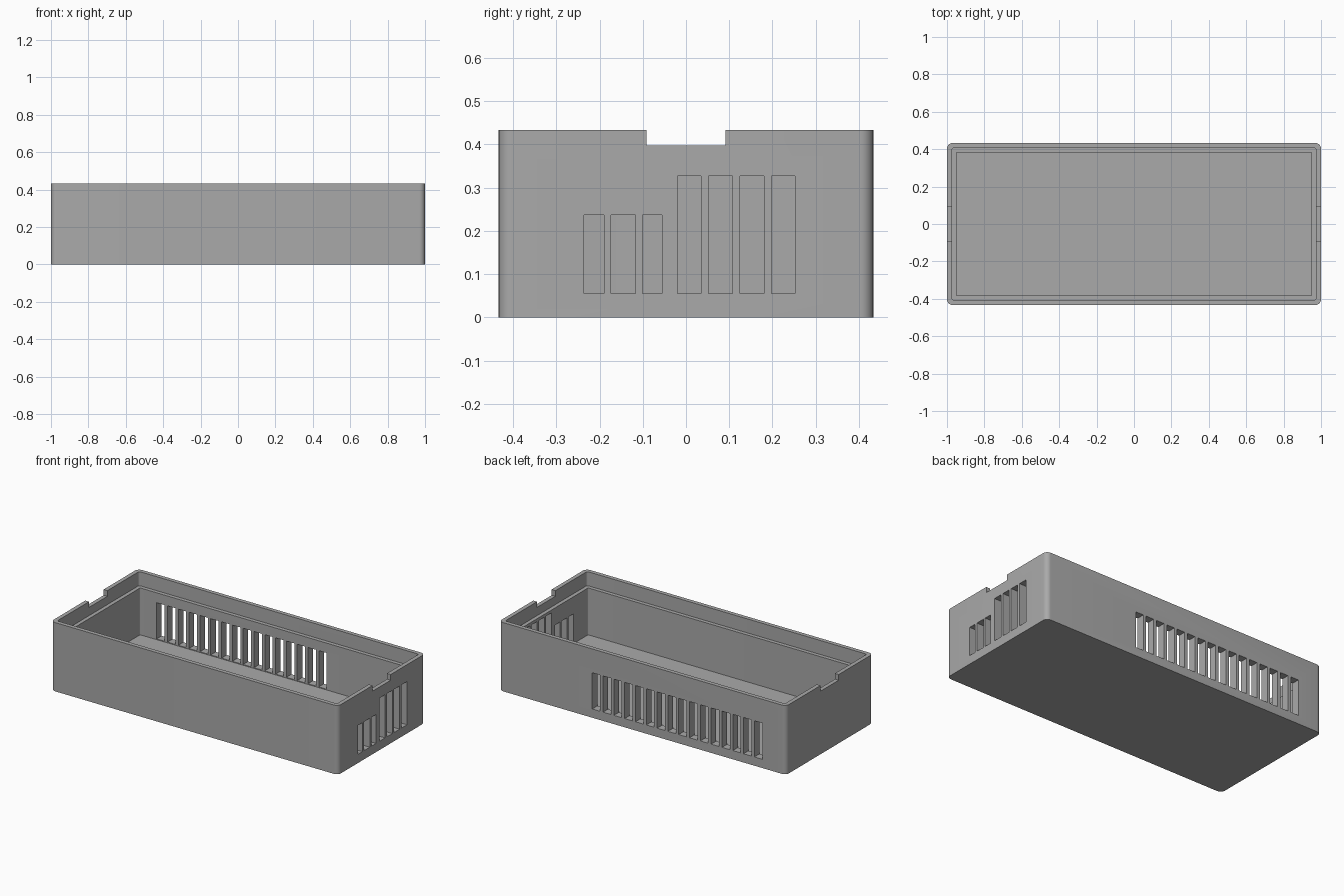
import bpy
import bmesh

cube = bpy.data.objects.get("Cube")
if cube:
    bpy.data.objects.remove(cube, do_unlink=True)

grey = bpy.data.materials.new("mid_grey")
grey.use_nodes = True
colour = (0.4, 0.4, 0.4, 1)
grey.diffuse_color = colour
grey.node_tree.nodes["Principled BSDF"].inputs["Base Color"].default_value = colour

LENGTH, DEPTH, HEIGHT = 2.0, 0.866, 0.433
FLOOR, LEDGE, NOTCH = 0.05, 0.345, 0.397
LIP, WALL = 0.026, 0.05


def add_block(bm, x, y, z, radius=0.0):
    """Box from (min, max) ranges, with optional rounded upright edges."""
    part = bmesh.new()
    bmesh.ops.create_cube(part, size=1)
    for v in part.verts:
        v.co = [r[1] if c > 0 else r[0] for c, r in zip(v.co, (x, y, z))]
    if radius:
        upright = [e for e in part.edges
                   if abs(e.verts[0].co.z - e.verts[1].co.z) > 0.01]
        bmesh.ops.bevel(part, geom=upright, offset=radius, segments=8,
                        profile=0.5, affect='EDGES')
    mesh = bpy.data.meshes.new("block")
    part.to_mesh(mesh)
    part.free()
    bm.from_mesh(mesh)
    bpy.data.meshes.remove(mesh)


def make_object(name, bm):
    mesh = bpy.data.meshes.new(name)
    bm.to_mesh(mesh)
    bm.free()
    mesh.materials.append(grey)
    obj = bpy.data.objects.new(name, mesh)
    bpy.context.collection.objects.link(obj)
    return obj


def span(size, inset=0.0):
    return (-size / 2 + inset, size / 2 - inset)


# Solid outer body
bm = bmesh.new()
add_block(bm, span(LENGTH), span(DEPTH), (0, HEIGHT), 0.03)
tray = make_object("vented_tray", bm)

cutters = []


def add_cutter(name, blocks):
    bm = bmesh.new()
    for block in blocks:
        add_block(bm, *block)
    cutters.append(make_object(name, bm))


# Main cavity and the wider recess that leaves a ledge for a lid
add_cutter("cavity_cutter",
           [(span(LENGTH, WALL), span(DEPTH, WALL), (FLOOR, 0.6), 0.006)])
add_cutter("lid_recess_cutter",
           [(span(LENGTH, LIP), span(DEPTH, LIP), (LEDGE, 0.6), 0.012)])

# Notch in the rim at both ends
add_cutter("notch_cutter", [((-1.1, 1.1), (-0.091, 0.091), (NOTCH, 0.6))])

# Row of vents through the back wall
vents = []
for i in range(16):
    right = 0.35 - 0.0753 * i
    vents.append(((right - 0.055, right), (0.36, 0.5), (0.055, 0.283)))
add_cutter("back_vent_cutter", vents)

# Tall and short vents through one end wall
vents = [((0.92, 1.1), (-0.02 + 0.0725 * i, 0.035 + 0.0725 * i), (0.055, 0.327))
         for i in range(4)]
for y in ((-0.236, -0.19), (-0.173, -0.117), (-0.101, -0.055)):
    vents.append(((0.92, 1.1), y, (0.055, 0.237)))
add_cutter("end_vent_cutter", vents)

# Apply the cuts
for cutter in cutters:
    mod = tray.modifiers.new(cutter.name, 'BOOLEAN')
    mod.operation = 'DIFFERENCE'
    mod.solver = 'EXACT'
    mod.object = cutter
    cutter.hide_render = True

bpy.context.view_layer.update()
bpy.ops.object.select_all(action='DESELECT')
tray.select_set(True)
bpy.context.view_layer.objects.active = tray
for cutter in cutters:
    bpy.ops.object.modifier_apply(modifier=cutter.name)
    bpy.data.objects.remove(cutter, do_unlink=True)

bpy.ops.object.shade_smooth_by_angle(angle=0.6)
